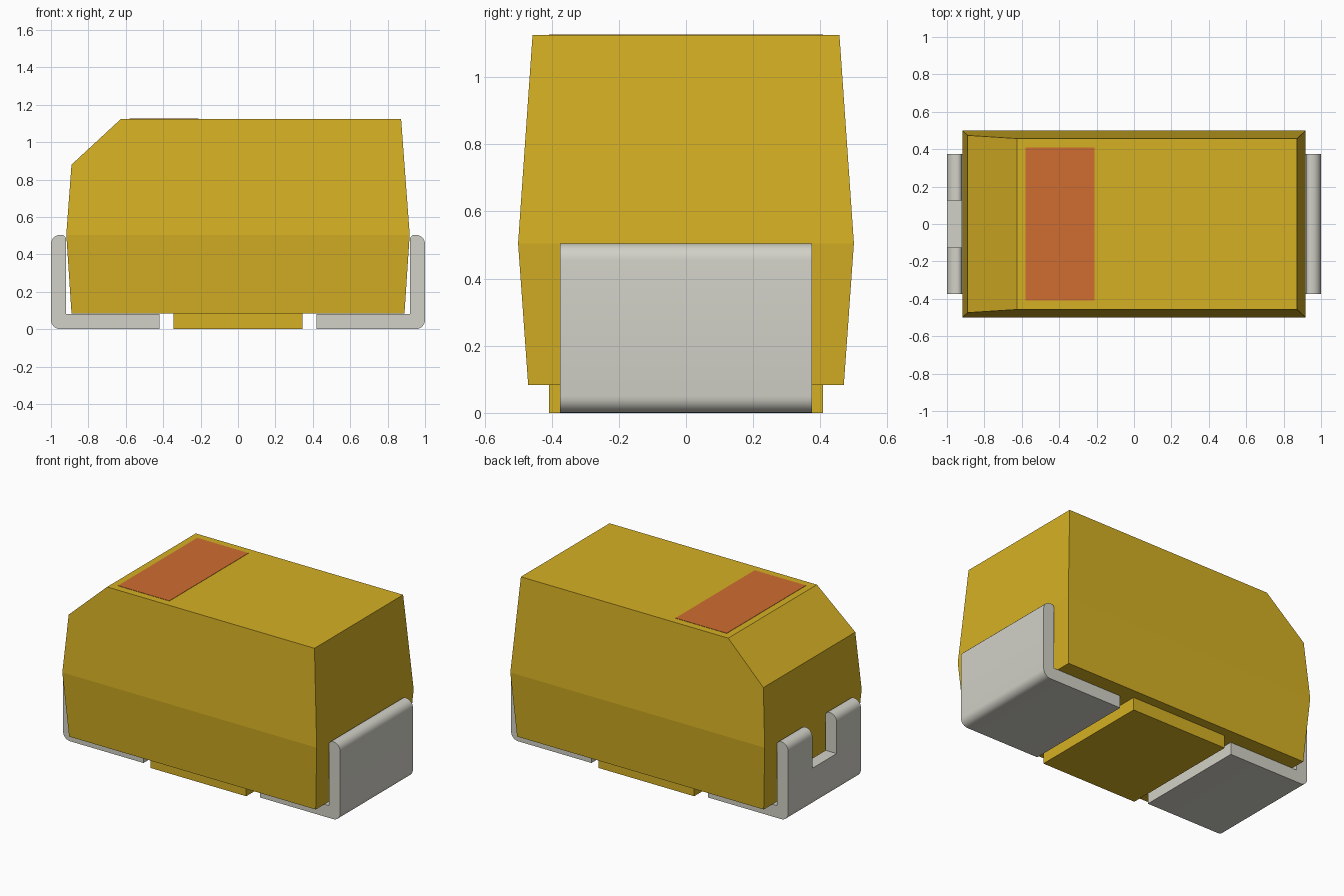
import bpy, bmesh, math
from mathutils import Vector

cube = bpy.data.objects.get("Cube")
if cube:
    bpy.data.objects.remove(cube, do_unlink=True)


def material(name, srgb):
    lin = [c / 12.92 if c <= 0.04045 else ((c + 0.055) / 1.055) ** 2.4 for c in srgb]
    m = bpy.data.materials.new(name)
    m.use_nodes = True
    m.diffuse_color = (*lin, 1)
    m.node_tree.nodes["Principled BSDF"].inputs["Base Color"].default_value = (*lin, 1)
    return m


YELLOW = material("yellow body", (0.835, 0.69, 0.14))
ORANGE = material("orange marking", (0.815, 0.43, 0.19))
METAL = material("grey metal", (0.824, 0.82, 0.781))


def finish(name, bm, mat):
    bmesh.ops.recalc_face_normals(bm, faces=bm.faces[:])
    me = bpy.data.meshes.new(name)
    bm.to_mesh(me)
    bm.free()
    ob = bpy.data.objects.new(name, me)
    bpy.context.collection.objects.link(ob)
    me.materials.append(mat)
    return ob


def box(name, x, y, z, mat):
    bm = bmesh.new()
    bmesh.ops.create_cube(bm, size=1)
    for v in bm.verts:
        v.co = [r[0] if c < 0 else r[1] for r, c in zip((x, y, z), v.co)]
    return finish(name, bm, mat)


# Moulded body: stacked rectangles, widest at the parting line
bm = bmesh.new()
rings = []
for hx, hy, z in ((0.89, 0.47, 0.083), (0.918, 0.5, 0.505), (0.872, 0.457, 1.125)):
    rings.append([bm.verts.new((sx * hx, sy * hy, z))
                  for sx, sy in ((-1, -1), (1, -1), (1, 1), (-1, 1))])
for a, b in zip(rings, rings[1:]):
    for i in range(4):
        j = (i + 1) % 4
        bm.faces.new((a[i], a[j], b[j], b[i]))
bm.faces.new(rings[0][::-1])
bm.faces.new(rings[-1])
# Polarity chamfer along the top edge of the -x end
p, q = Vector((-0.625, 0, 1.125)), Vector((-0.89, 0, 0.88))
d = q - p
cut = bmesh.ops.bisect_plane(bm, geom=bm.verts[:] + bm.edges[:] + bm.faces[:],
                             plane_co=p, plane_no=(d.z, 0, -d.x), clear_outer=True)
bmesh.ops.holes_fill(bm, edges=[e for e in bm.edges if e.is_boundary], sides=0)
finish("body", bm, YELLOW)

# Pad under the body and painted polarity band
box("bottom_pad", (-0.345, 0.345), (-0.408, 0.408), (0, 0.083), YELLOW)
box("polarity_band", (-0.58, -0.21), (-0.408, 0.408), (1.122, 1.127), ORANGE)


def arc(cx, cz, r, start):
    return [(cx + r * math.cos(math.radians(start + 15 * i)),
             cz + r * math.sin(math.radians(start + 15 * i))) for i in range(7)]


# L-shaped terminals with rounded outer corners
def terminal(name, side):
    prof = [(0.42, 0)] + arc(0.95, 0.05, 0.05, -90) + arc(0.95, 0.455, 0.05, 0)
    prof += arc(0.945, 0.48, 0.025, 90) + [(0.92, 0.08), (0.42, 0.08)]
    bm = bmesh.new()
    f = bm.faces.new([bm.verts.new((side * x, -0.375, z)) for x, z in prof])
    ext = bmesh.ops.extrude_face_region(bm, geom=[f])
    bmesh.ops.translate(bm, vec=(0, 0.75, 0),
                        verts=[g for g in ext["geom"] if isinstance(g, bmesh.types.BMVert)])
    return finish(name, bm, METAL)


left_terminal = terminal("left_terminal", 1)
right_terminal = terminal("right_terminal", -1)

# Slot in the upright of the -x terminal
cutter = box("slot_cutter", (-1.1, -0.85), (-0.125, 0.125), (0.25, 0.7), METAL)
cutter.hide_render = True
mod = right_terminal.modifiers.new("slot", 'BOOLEAN')
mod.operation = 'DIFFERENCE'
mod.solver = 'EXACT'
mod.object = cutter
bpy.context.view_layer.objects.active = right_terminal
bpy.ops.object.modifier_apply(modifier="slot")
bpy.data.objects.remove(cutter, do_unlink=True)

# Smooth the bends, keep the edges sharp
for ob in (left_terminal, right_terminal):
    bpy.ops.object.select_all(action='DESELECT')
    ob.select_set(True)
    bpy.context.view_layer.objects.active = ob
    bpy.ops.object.shade_smooth_by_angle(angle=math.radians(30))
